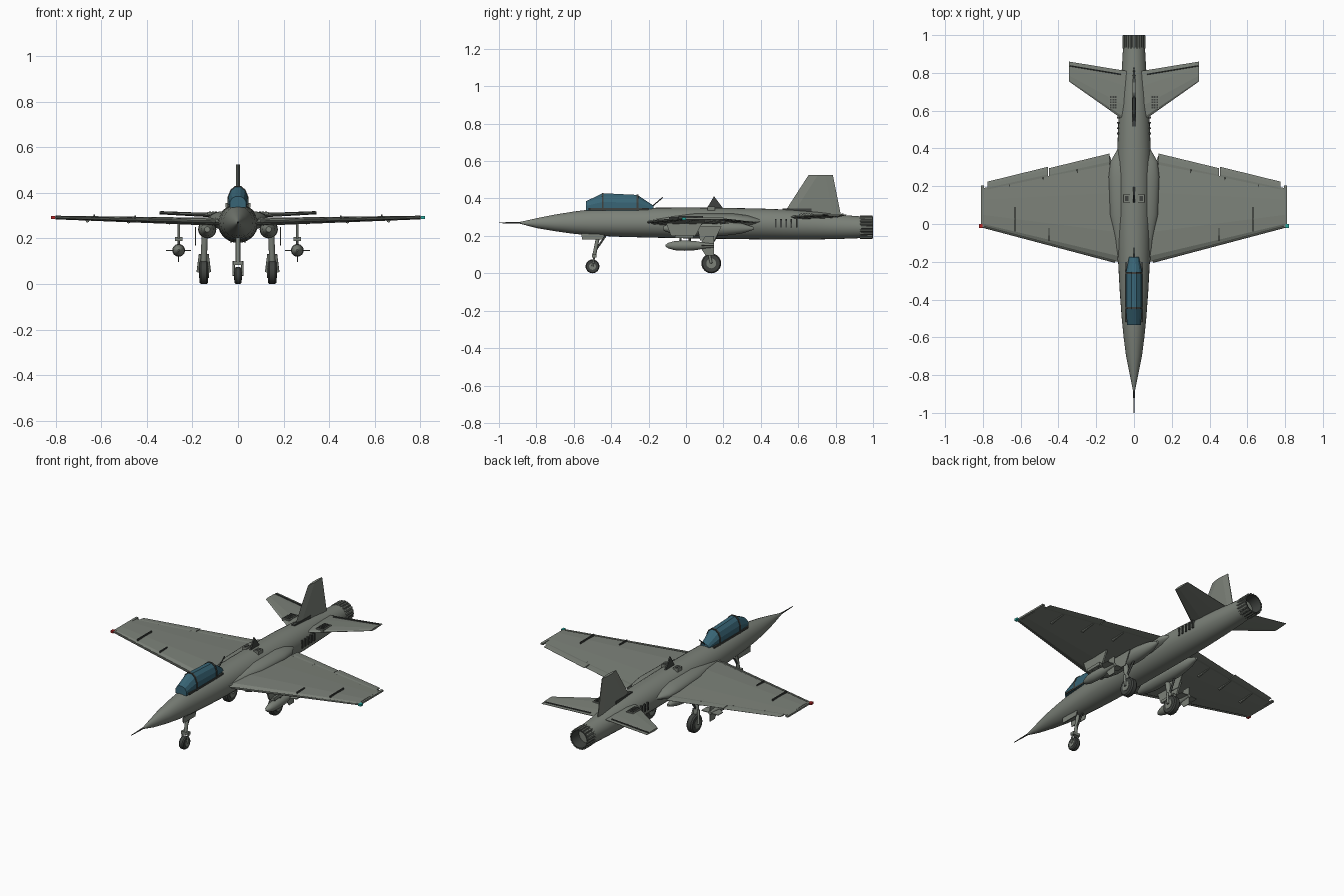
import bpy, bmesh, math
from mathutils import Vector

if "Cube" in bpy.data.objects:
    bpy.data.objects.remove(bpy.data.objects["Cube"])

def material(name, c):
    m = bpy.data.materials.new(name)
    m.diffuse_color = (*c, 1)
    m.use_nodes = True
    m.node_tree.nodes["Principled BSDF"].inputs["Base Color"].default_value = m.diffuse_color
    return m

GREY = material("hull_grey", (0.2, 0.22, 0.19))
DARK = material("dark_metal", (0.05, 0.055, 0.05))
GLASS = material("canopy_glass", (0.04, 0.13, 0.18))
RED = material("red_light", (0.5, 0.02, 0.02))
TEAL = material("teal_light", (0.02, 0.4, 0.35))

def finish(name, bm, mat, mirror=False, smooth=False):
    bmesh.ops.recalc_face_normals(bm, faces=bm.faces)
    me = bpy.data.meshes.new(name)
    bm.to_mesh(me)
    bm.free()
    me.materials.append(mat)
    ob = bpy.data.objects.new(name, me)
    bpy.context.collection.objects.link(ob)
    if mirror:
        ob.modifiers.new("mirror", 'MIRROR').use_clip = False
    if smooth:
        bpy.ops.object.select_all(action='DESELECT')
        ob.select_set(True)
        bpy.context.view_layer.objects.active = ob
        bpy.ops.object.shade_smooth_by_angle(angle=math.radians(35))
    return ob

def loft(name, rings, mat=GREY, mirror=False, smooth=False):
    bm = bmesh.new()
    vs = [[bm.verts.new(p) for p in r] for r in rings]
    n = len(vs[0])
    for a, b in zip(vs, vs[1:]):
        for i in range(n):
            bm.faces.new((a[i], a[(i + 1) % n], b[(i + 1) % n], b[i]))
    bm.faces.new(vs[0])
    bm.faces.new(vs[-1])
    return finish(name, bm, mat, mirror, smooth)

def oval(y, hw, zb, zt, x=0, zc=None, n=28):
    # cross-section with separate upper and lower heights
    zc = (zb + zt) / 2 if zc is None else zc
    out = []
    for i in range(n):
        a = 2 * math.pi * i / n
        s = math.sin(a)
        out.append((x + hw * math.cos(a), y, zc + s * ((zt - zc) if s > 0 else (zc - zb))))
    return out

def box(name, x, y, z, mat=GREY, mirror=False):
    bm = bmesh.new()
    bmesh.ops.create_cube(bm, size=1)
    for v in bm.verts:
        v.co = Vector([(r[0] + r[1]) / 2 + c * (r[1] - r[0]) for r, c in zip((x, y, z), v.co)])
    return finish(name, bm, mat, mirror)

def rod(name, a, b, r1, r2=None, mat=DARK, mirror=False, n=12):
    a, b = Vector(a), Vector(b)
    bm = bmesh.new()
    bmesh.ops.create_cone(bm, cap_ends=True, segments=n, radius1=r1,
                          radius2=r1 if r2 is None else r2, depth=(b - a).length)
    q = (b - a).to_track_quat('Z', 'Y').to_matrix().to_4x4()
    q.translation = (a + b) / 2
    bm.transform(q)
    return finish(name, bm, mat, mirror, True)

def plate(name, pts, x, t, mat=GREY, mirror=False):
    # (y, z) outline extruded across x
    return loft(name, [[(x + s * t / 2, y, z) for y, z in pts] for s in (-1, 1)], mat, mirror)

def foil(x, y0, y1, z, t):
    c = y1 - y0
    prof = [(0, 0), (.06, .7), (.3, 1), (.7, .65), (1, .12), (1, -.12), (.7, -.65), (.3, -1), (.06, -.7)]
    return [(x, y0 + u * c, z + v * t) for u, v in prof]

# fuselage: y, half width, bottom, top
hull = [(-.895, .003, .267, .273), (-.8, .022, .242, .294), (-.7, .042, .225, .314),
        (-.6, .055, .211, .33), (-.5, .065, .202, .343), (-.35, .076, .195, .348), (-.2, .084, .191, .35),
        (0, .088, .187, .352), (.2, .089, .184, .35), (.4, .088, .181, .346), (.55, .083, .18, .34),
        (.7, .074, .181, .328), (.83, .064, .184, .312), (.935, .058, .188, .304)]
loft("fuselage", [oval(y, w, b, t, zc=.267 if y < .5 else None) for y, w, b, t in hull], smooth=True)
rod("nose_probe", (0, -1, .27), (0, -.88, .27), .002, .005)

# exhaust nozzle, hollow, with petals
loft("exhaust_nozzle", [oval(y, r, .246 - r, .246 + r) for y, r in
     [(.9, .054), (.935, .058), (1, .057), (1, .05), (.9, .044)]], DARK, smooth=True)
for i in range(20):
    a = 2 * math.pi * i / 20
    c, s = math.cos(a), math.sin(a)
    rod("nozzle_petal", (.056 * c, .93, .246 + .056 * s), (.056 * c, .998, .246 + .056 * s), .006, mat=GREY, n=6)

# canopy with frames: y, half width, top height
can = [(-.535, .036, .385), (-.445, .043, .428), (-.26, .043, .419), (-.175, .026, .362)]
def hood(y, w, t, g=0):
    b = .335
    return [(sx * (w * k + g), y, b + (t - b) * h + (g if h else 0)) for sx, k, h in
            [(-1, 1, 0), (-1, 1, .5), (-1, .72, .82), (-1, .28, 1), (1, .28, 1), (1, .72, .82), (1, 1, .5), (1, 1, 0)]]
loft("canopy", [hood(*c) for c in can], GLASS)
for y, w, t in can[1:3]:
    loft("canopy_frame", [hood(y - .005, w, t, .002), hood(y + .005, w, t, .002)], DARK)
box("canopy_rail", (.036, .046), (-.52, -.2), (.338, .348), DARK, True)

# wings, separate flaps and slats
loft("wing", [foil(.05, -.21, .33, .272, .018), foil(.8, -.012, .19, .292, .008)], mirror=True)
def flap(name, x0, x1, ya, yb, za, zb, c, t):
    return loft(name, [foil(x0, ya, ya + c, za, t), foil(x1, yb, yb + c * .8, zb, t * .8)], mirror=True)
flap("inner_flap", .13, .45, .31, .245, .273, .281, .063, .005)
flap("aileron", .455, .775, .245, .178, .281, .29, .058, .005)
rod("leading_edge_slat", (.1, -.2, .273), (.805, -.014, .292), .006, .005, GREY, True, 8)
box("wing_tip", (.795, .81), (-.015, .203), (.287, .297), GREY, True)
box("red_tip_light", (-.82, -.803), (-.022, .0), (.286, .298), RED)
box("teal_tip_light", (.803, .82), (-.022, .0), (.286, .298), TEAL)
for x, y0, y1 in [(.63, -.04, .09), (.45, -.09, -.02)]:
    z = .27 + x * .028
    box("wing_fence", (x - .003, x + .003), (y0, y1), (z, z + .018), DARK, True)
for x in (.3, .48, .66):
    y = .36 - x * .23
    rod("flap_track", (x, y - .11, .262 + x * .024), (x, y, .272 + x * .024), .008, .004, GREY, True, 8)

# wing root fairings and gear pods
loft("wing_root_fairing", [oval(y, w, .28 - h, .28 + h, x=.06) for y, w, h in
     [(-.2, .025, .006), (-.08, .04, .025), (.05, .068, .04), (.25, .074, .04), (.33, .065, .03), (.4, .025, .01)]],
     mirror=True, smooth=True)
loft("gear_pod", [oval(y, r, .24 - r, .24 + r, x=.135, n=20) for y, r in
     [(-.12, .012), (-.08, .027), (0, .038), (.2, .04), (.3, .027), (.36, .008)]], mirror=True, smooth=True)

# tailplane and fin
loft("tailplane", [foil(.04, .54, .81, .3, .011), foil(.345, .755, .86, .312, .006)], mirror=True)
rod("elevator_hinge", (.07, .793, .306), (.34, .838, .316), .004, mat=DARK, mirror=True, n=6)
loft("tail_fin", [[(-v, u, z) for v, u in [(0, a), (.008, a + .05), (.007, b - .04), (.002, b),
     (-.002, b), (-.007, b - .04), (-.008, a + .05)]] for a, b, z in [(.51, .83, .3), (.655, .785, .525)]])
box("fin_root_strip", (-.01, .01), (.515, .67), (.325, .347), DARK)
box("tail_grille", (.087, .134), (.605, .685), (.3, .316), GREY, True)
for i in range(3):
    for j in range(5):
        x, y = .093 + i * .013, .612 + j * .014
        box("grille_cell", (x, x + .009), (y, y + .009), (.31, .319), DARK, True)

# dorsal details and side vents
plate("dorsal_blade", [(.11, .345), (.15, .412), (.2, .345)], 0, .008, DARK)
rod("antenna", (0, -.19, .35), (0, -.125, .405), .003)
box("dorsal_hatch", (.022, .055), (.115, .155), (.335, .356), GREY, True)
box("dorsal_hatch_mouth", (.03, .047), (.122, .148), (.35, .358), DARK, True)
for i in range(5):
    y = .475 + i * .028
    box("side_vent", (.07, .089), (y, y + .009), (.245, .29), DARK, True)

# wheels with tyre, hub and tread edge
def wheel(name, x, y, r, w, mirror):
    prof = [(-.5, .62), (-.5, .88), (-.3, 1), (.3, 1), (.5, .88), (.5, .62)]
    ring = [[(x + u * w, y + k * r * math.cos(a), r + k * r * math.sin(a))
             for a in [2 * math.pi * i / 24 for i in range(24)]] for u, k in prof]
    loft(name + "_tyre", ring, DARK, mirror, True)
    rod(name + "_hub", (x - w * .58, y, r), (x + w * .58, y, r), r * .5, mat=GREY, mirror=mirror, n=16)

# nose gear
wheel("nose_wheel", 0, -.5, .037, .03, False)
rod("nose_strut", (0, -.492, .09), (0, -.465, .22), .01, mat=GREY)
rod("nose_brace", (0, -.485, .12), (0, -.43, .2), .005)
rod("nose_fork", (.019, -.5, .037), (.019, -.488, .1), .005, mat=GREY, mirror=True)
box("nose_fork_bridge", (-.023, .023), (-.502, -.478), (.084, .1), GREY)
plate("nose_gear_door", [(-.56, .212), (-.555, .18), (-.445, .18), (-.435, .21)], .03, .005, mirror=True)

# main gear
wheel("main_wheel", .15, .135, .053, .038, True)
rod("main_strut", (.15, .12, .1), (.145, .1, .25), .014, mat=GREY, mirror=True)
rod("main_fork", (.175, .135, .053), (.165, .118, .13), .007, mat=GREY, mirror=True)
rod("main_fork_inner", (.125, .135, .053), (.135, .118, .13), .007, mat=GREY, mirror=True)
rod("main_brace", (.15, .12, .13), (.14, .19, .24), .006, mirror=True)
plate("main_gear_door", [(.06, .25), (.075, .175), (.15, .17), (.19, .25)], .186, .005, mirror=True)

# underwing stores with pylons
loft("store_body", [oval(y, r, .148 - r, .148 + r, x=.26, n=18) for y, r in
     [(-.11, .004), (-.095, .015), (-.06, .025), (-.01, .028), (.05, .025), (.11, .014), (.15, .01)]],
     mirror=True, smooth=True)
plate("store_fin_vertical", [(.07, .148), (.105, .2), (.15, .2), (.15, .096), (.105, .096)], .26, .004, mirror=True)
loft("store_fin_horizontal", [[(.26 + dx, y, z) for dx, y in [(0, .07), (.055, .105), (.055, .15),
     (-.055, .15), (-.055, .105)]] for z in (.146, .15)], mirror=True)
plate("pylon", [(-.11, .275), (-.08, .2), (.05, .2), (.09, .275)], .26, .01, mirror=True)
box("store_rack", (.243, .277), (-.06, .04), (.188, .206), GREY, True)
rod("rack_lug", (.26, -.03, .16), (.26, -.03, .2), .006, mirror=True)
rod("rack_lug_rear", (.26, .02, .16), (.26, .02, .2), .006, mirror=True)
